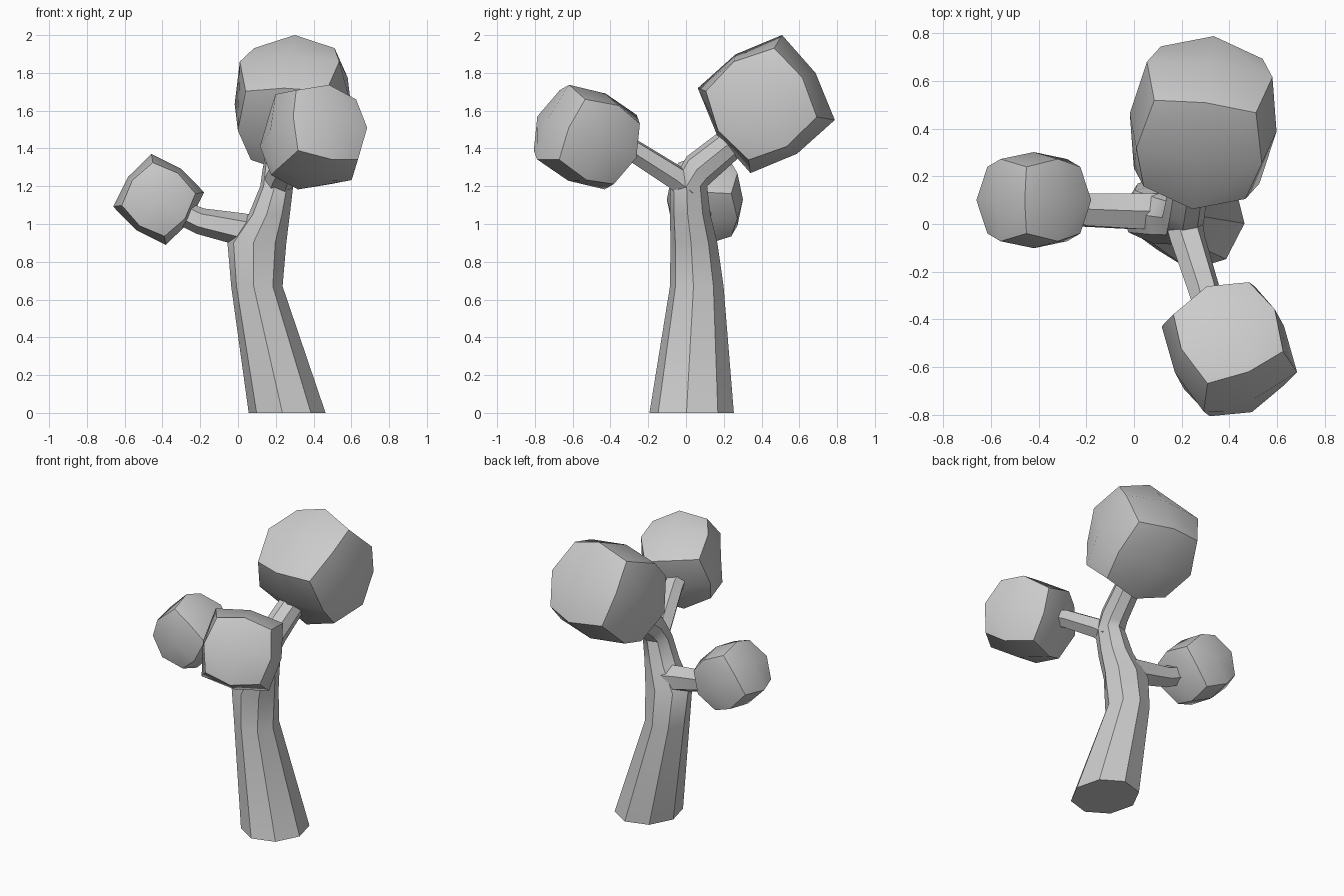
import bpy, bmesh
from math import radians, cos, sin, tau
from mathutils import Vector, Euler

if "Cube" in bpy.data.objects:
    bpy.data.objects.remove(bpy.data.objects["Cube"])

UP = Vector((0, 0, 1))


def finish(name, bm, angle):
    bmesh.ops.recalc_face_normals(bm, faces=bm.faces)
    mesh = bpy.data.meshes.new(name)
    bm.to_mesh(mesh)
    bm.free()
    ob = bpy.data.objects.new(name, mesh)
    bpy.context.collection.objects.link(ob)
    bpy.ops.object.select_all(action='DESELECT')
    ob.select_set(True)
    bpy.context.view_layer.objects.active = ob
    bpy.ops.object.shade_smooth_by_angle(angle=radians(angle))
    return ob


def limb(name, path, sides, flat=0, phase=0.0):
    """Tapered tube; each path entry is x, y, z, radius a, radius b.
    The first `flat` rings stay horizontal, the rest follow the path."""
    bm = bmesh.new()
    pts = [Vector(p[:3]) for p in path]
    rings = []
    for i, p in enumerate(path):
        t = pts[min(i + 1, len(pts) - 1)] - pts[max(i - 1, 0)]
        q = UP.rotation_difference(UP if i < flat else t)
        ring = []
        for k in range(sides):
            a = phase + tau * k / sides
            ring.append(bm.verts.new(pts[i] + q @ Vector((p[3] * cos(a), p[4] * sin(a), 0))))
        rings.append(ring)
    for r0, r1 in zip(rings, rings[1:]):
        for k in range(sides):
            n = (k + 1) % sides
            bm.faces.new((r0[k], r0[n], r1[n], r1[k]))
    bm.faces.new(rings[0])
    bm.faces.new(rings[-1])
    return finish(name, bm, 40)


def foliage(name, center, scale, rot):
    """Rounded cube, one cut per edge, pushed out to a ball."""
    bm = bmesh.new()
    bmesh.ops.create_cube(bm, size=2)
    bmesh.ops.subdivide_edges(bm, edges=bm.edges[:], cuts=1, use_grid_fill=True)
    radius = {1: 0.31, 2: 0.375, 3: 0.372}
    turn = Euler([radians(r) for r in rot]).to_matrix()
    for v in bm.verts:
        n = sum(abs(c) > 0.5 for c in v.co)
        v.co = Vector(center) + turn @ (v.co.normalized() * radius[n] * scale)
    return finish(name, bm, 60)


# Trunk, bending back into the largest branch
limb("trunk", [
    (0.26, 0.03, 0.00, 0.205, 0.225),
    (0.10, 0.057, 0.67, 0.137, 0.143),
    (0.10, 0.042, 0.90, 0.157, 0.125),
    (0.165, 0.022, 1.05, 0.11, 0.108),
    (0.205, 0.015, 1.20, 0.088, 0.098),
    (0.215, 0.07, 1.29, 0.085, 0.095),
    (0.24, 0.24, 1.43, 0.082, 0.085),
    (0.27, 0.34, 1.52, 0.075, 0.08)], 8, flat=5, phase=radians(-7))

# Front branch
limb("front_branch", [
    (0.205, 0.03, 1.18, 0.08, 0.075),
    (0.225, -0.06, 1.25, 0.075, 0.068),
    (0.295, -0.28, 1.39, 0.068, 0.062),
    (0.32, -0.38, 1.43, 0.06, 0.055)], 6)

# Left branch
limb("left_branch", [
    (0.12, 0.05, 0.95, 0.09, 0.09),
    (0.0, 0.053, 0.975, 0.085, 0.085),
    (-0.20, 0.058, 1.015, 0.07, 0.078),
    (-0.30, 0.075, 1.06, 0.065, 0.07)], 6)

# Leaf clumps
foliage("back_foliage", (0.29, 0.425, 1.635), 1.0, (32, 0, -7))
foliage("front_foliage", (0.40, -0.525, 1.46), 0.81, (-22, 8, 23))
foliage("left_foliage", (-0.42, 0.10, 1.13), 0.65, (0, 36, 0))
